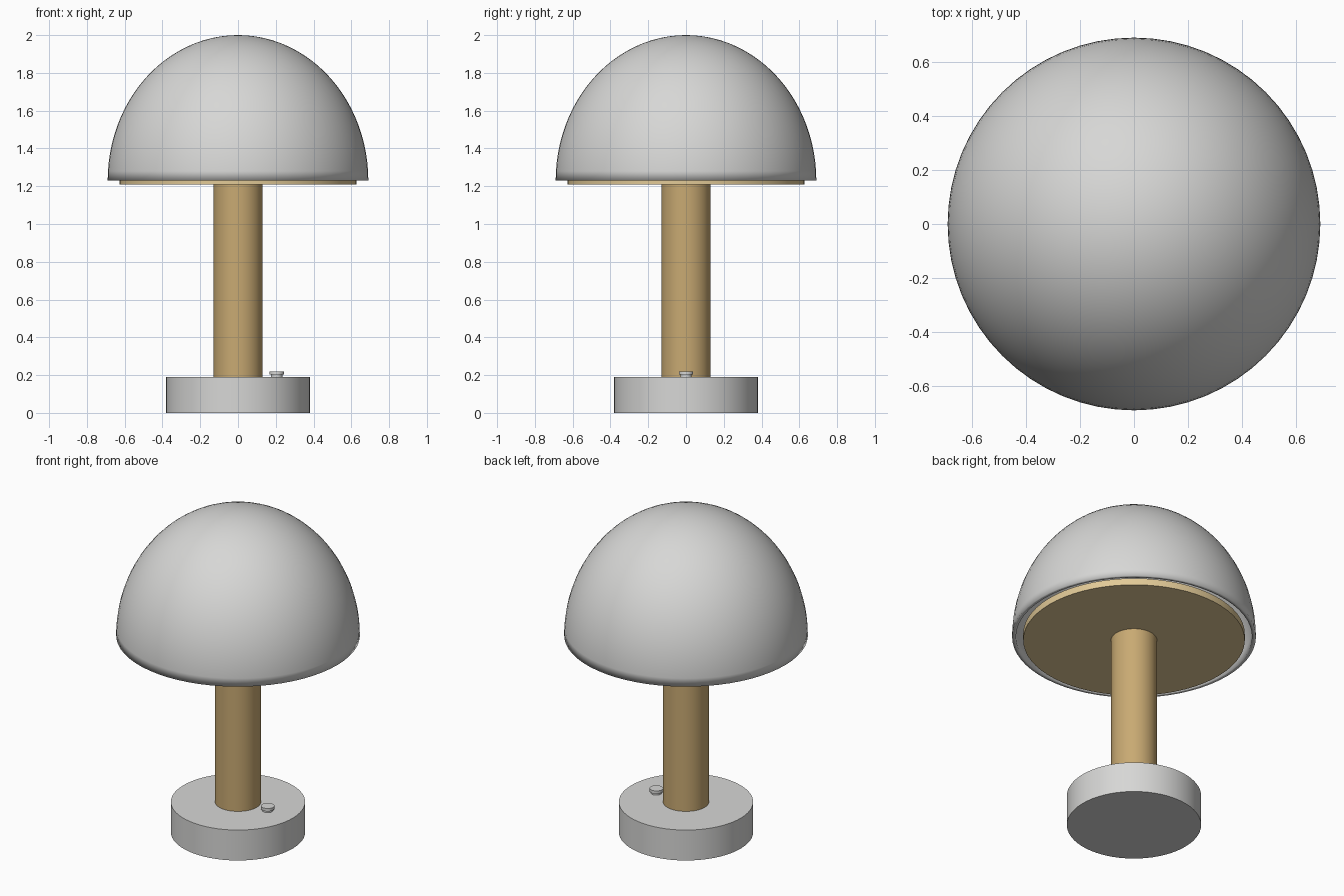
import bpy, bmesh
from math import sin, cos, pi, radians

cube = bpy.data.objects.get("Cube")
if cube:
    bpy.data.objects.remove(cube, do_unlink=True)


def material(name, rgb):
    m = bpy.data.materials.new(name)
    m.use_nodes = True
    m.diffuse_color = (*rgb, 1)
    bsdf = m.node_tree.nodes["Principled BSDF"]
    bsdf.inputs["Base Color"].default_value = (*rgb, 1)
    return m


def lathe(name, profile, mat, x=0, sharp=35, closed=False, steps=64):
    """Spin an (r, z) profile around the z axis."""
    bm = bmesh.new()
    verts = [bm.verts.new((r, 0, z)) for r, z in profile]
    edges = [bm.edges.new(p) for p in zip(verts, verts[1:])]
    if closed:
        edges.append(bm.edges.new((verts[-1], verts[0])))
    bmesh.ops.spin(bm, geom=verts + edges, cent=(0, 0, 0), axis=(0, 0, 1),
                   angle=2 * pi, steps=steps, use_duplicate=False)
    bmesh.ops.remove_doubles(bm, verts=bm.verts, dist=0.0001)
    bmesh.ops.recalc_face_normals(bm, faces=bm.faces)
    mesh = bpy.data.meshes.new(name)
    bm.to_mesh(mesh)
    bm.free()
    mesh.materials.append(mat)
    obj = bpy.data.objects.new(name, mesh)
    obj.location.x = x
    bpy.context.collection.objects.link(obj)
    bpy.ops.object.select_all(action="DESELECT")
    obj.select_set(True)
    bpy.context.view_layer.objects.active = obj
    if sharp:
        bpy.ops.object.shade_smooth_by_angle(angle=radians(sharp))
    else:
        bpy.ops.object.shade_smooth()
    return obj


def cylinder(name, r, z0, z1, mat, x=0):
    return lathe(name, [(0, z0), (r, z0), (r, z1), (0, z1)], mat, x)


def dome(r, h, z, n=24):
    return [(r * cos(i * pi / 2 / n), z + h * sin(i * pi / 2 / n)) for i in range(n + 1)]


grey = material("light grey", (0.68, 0.68, 0.67))
brass = material("brass", (0.58, 0.40, 0.17))
pale_brass = material("pale brass", (0.76, 0.59, 0.31))

# Base and its switch
cylinder("base", 0.38, 0, 0.19, grey)
cylinder("switch_stem", 0.03, 0.19, 0.205, grey, x=0.205)
cylinder("switch_cap", 0.038, 0.202, 0.22, grey, x=0.205)

# Column and the disc that closes the shade
cylinder("column", 0.13, 0.19, 1.22, brass)
cylinder("diffuser_disc", 0.627, 1.208, 1.25, pale_brass)

# Hollow domed shade with a soft rim
lathe("shade", dome(0.69, 0.77, 1.23) + dome(0.668, 0.748, 1.23)[::-1],
      grey, sharp=0, closed=True)
